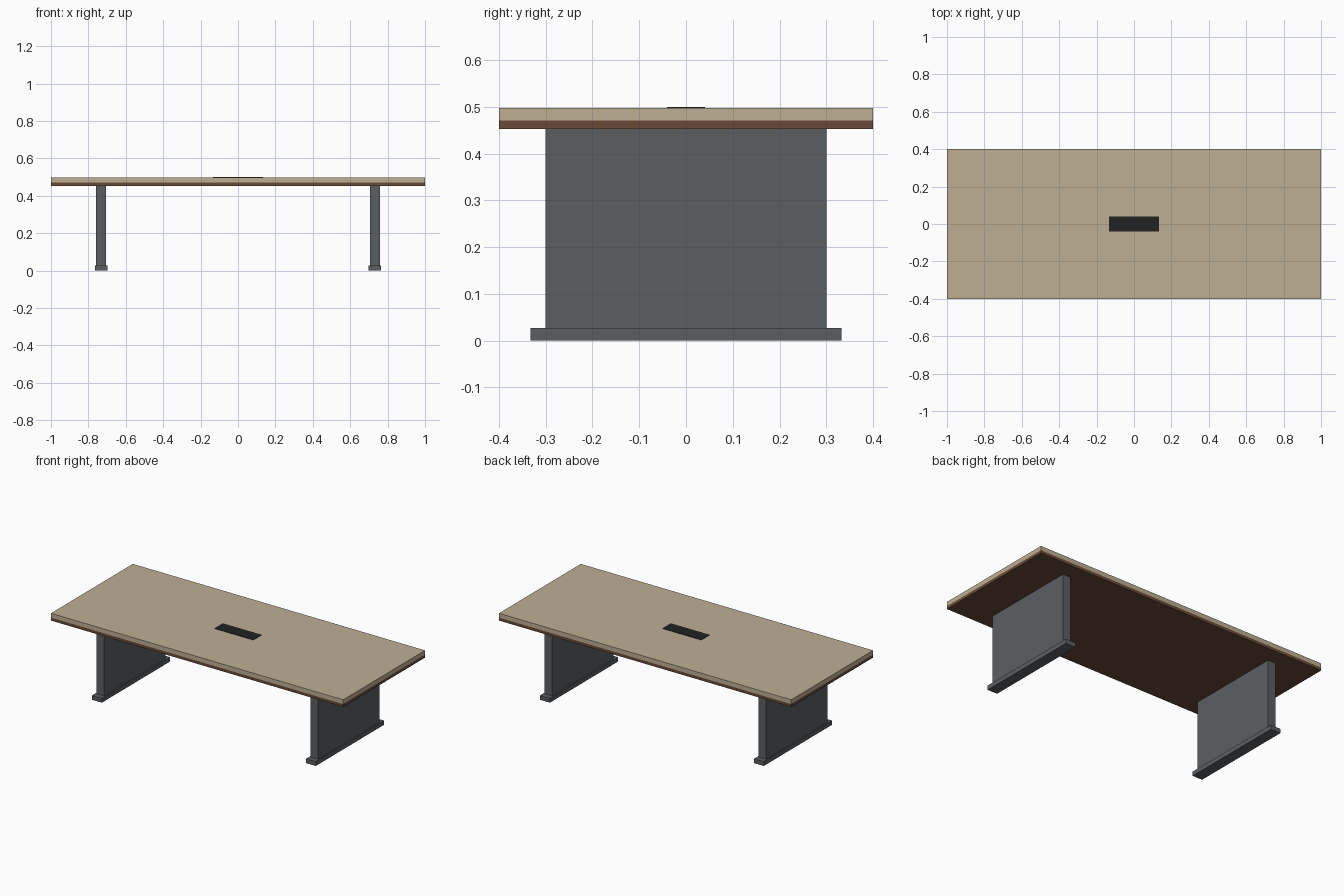
import bpy
import bmesh

if "Cube" in bpy.data.objects:
    bpy.data.objects.remove(bpy.data.objects["Cube"])


def material(name, rgb):
    """Flat colour from 0-255 sRGB values."""
    lin = [((c / 255 + 0.055) / 1.055) ** 2.4 for c in rgb]
    m = bpy.data.materials.new(name)
    m.diffuse_color = (*lin, 1)
    m.use_nodes = True
    m.node_tree.nodes["Principled BSDF"].inputs["Base Color"].default_value = m.diffuse_color
    return m


def box(name, x, y, z, mat):
    """Box spanning the given (min, max) ranges."""
    bm = bmesh.new()
    bmesh.ops.create_cube(bm, size=1)
    for v in bm.verts:
        for i, (lo, hi) in enumerate((x, y, z)):
            v.co[i] = hi if v.co[i] > 0 else lo
    me = bpy.data.meshes.new(name)
    bm.to_mesh(me)
    bm.free()
    me.materials.append(mat)
    ob = bpy.data.objects.new(name, me)
    bpy.context.collection.objects.link(ob)
    return ob


beige = material("light_wood", (190, 175, 148))
brown = material("dark_wood", (104, 75, 55))
grey = material("grey_metal", (91, 95, 98))
black = material("black_plastic", (34, 34, 34))

# Table top: light slab over a dark wood underside
box("table_top", (-1, 1), (-0.4, 0.4), (0.471, 0.498), beige)
box("top_underside", (-1, 1), (-0.4, 0.4), (0.453, 0.471), brown)

# Cable port plate in the centre of the top
box("cable_port", (-0.133, 0.133), (-0.041, 0.041), (0.496, 0.5), black)

# Panel legs with wider feet, mirrored left and right
for side, s in (("left", -1), ("right", 1)):
    cx = s * 0.732
    box(side + "_leg_panel", (cx - 0.0265, cx + 0.0265), (-0.3, 0.3), (0.027, 0.453), grey)
    box(side + "_foot", (cx - 0.0335, cx + 0.0335), (-0.333, 0.333), (0, 0.027), grey)
